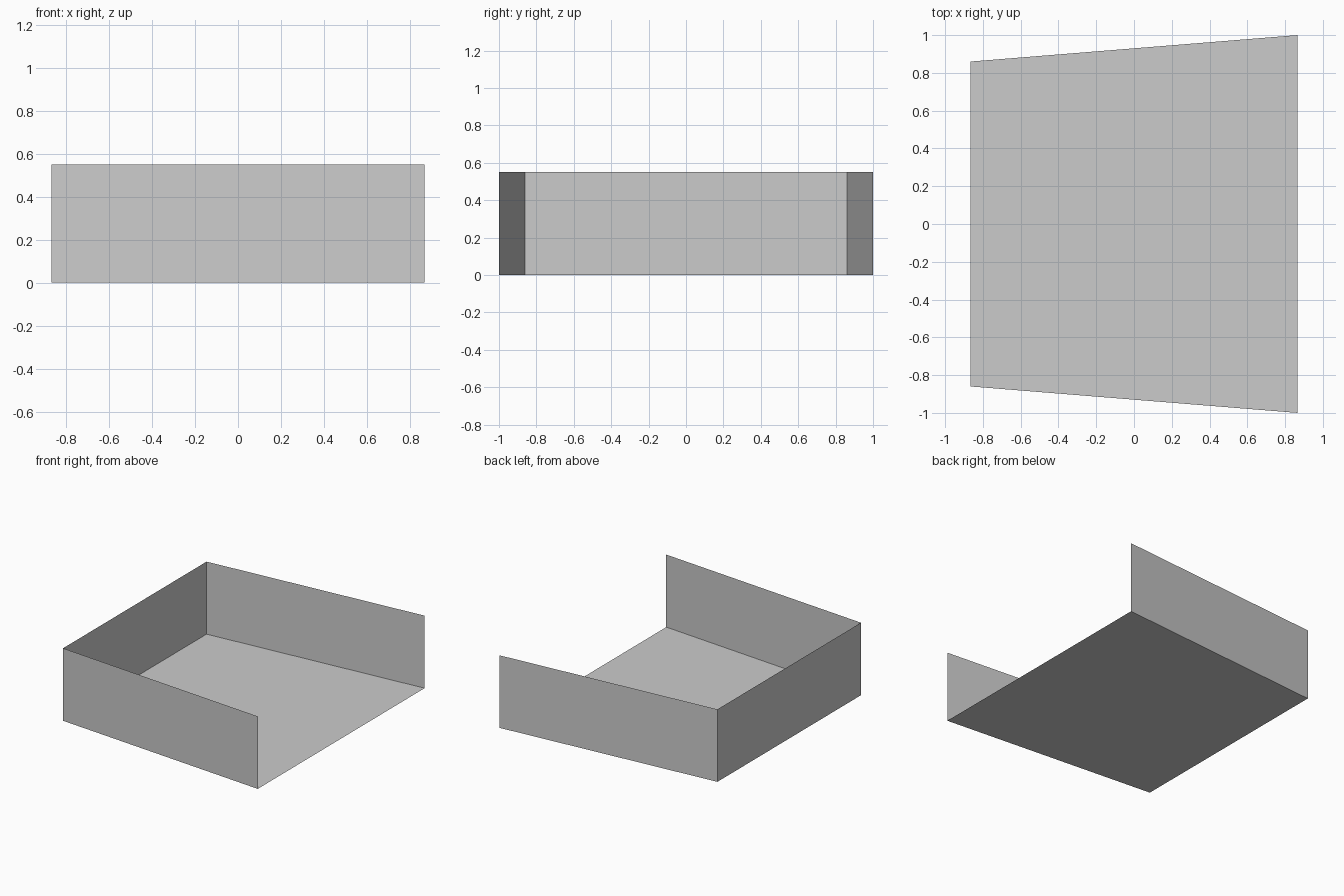
import bpy

if "Cube" in bpy.data.objects:
    bpy.data.objects.remove(bpy.data.objects["Cube"])

HALF_X, BACK_Y, OPEN_Y, HEIGHT = 0.866, 0.86, 1.0, 0.55


def sheet(name, corners):
    """Single flat panel from its corner points."""
    mesh = bpy.data.meshes.new(name)
    mesh.from_pydata(corners, [], [tuple(range(len(corners)))])
    obj = bpy.data.objects.new(name, mesh)
    bpy.context.collection.objects.link(obj)
    return obj


def wall(name, a, b):
    """Upright panel standing on the floor line from a to b."""
    return sheet(name, [(*a, 0), (*b, 0), (*b, HEIGHT), (*a, HEIGHT)])


# Floor outline, counter-clockwise, widening towards the open end
back_front = (-HALF_X, -BACK_Y)
open_front = (HALF_X, -OPEN_Y)
open_rear = (HALF_X, OPEN_Y)
back_rear = (-HALF_X, BACK_Y)

# Floor
sheet("floor", [(*p, 0) for p in (back_front, open_front, open_rear, back_rear)])

# Three walls; the +x end stays open
wall("front_wall", back_front, open_front)
wall("rear_wall", open_rear, back_rear)
wall("end_wall", back_rear, back_front)
